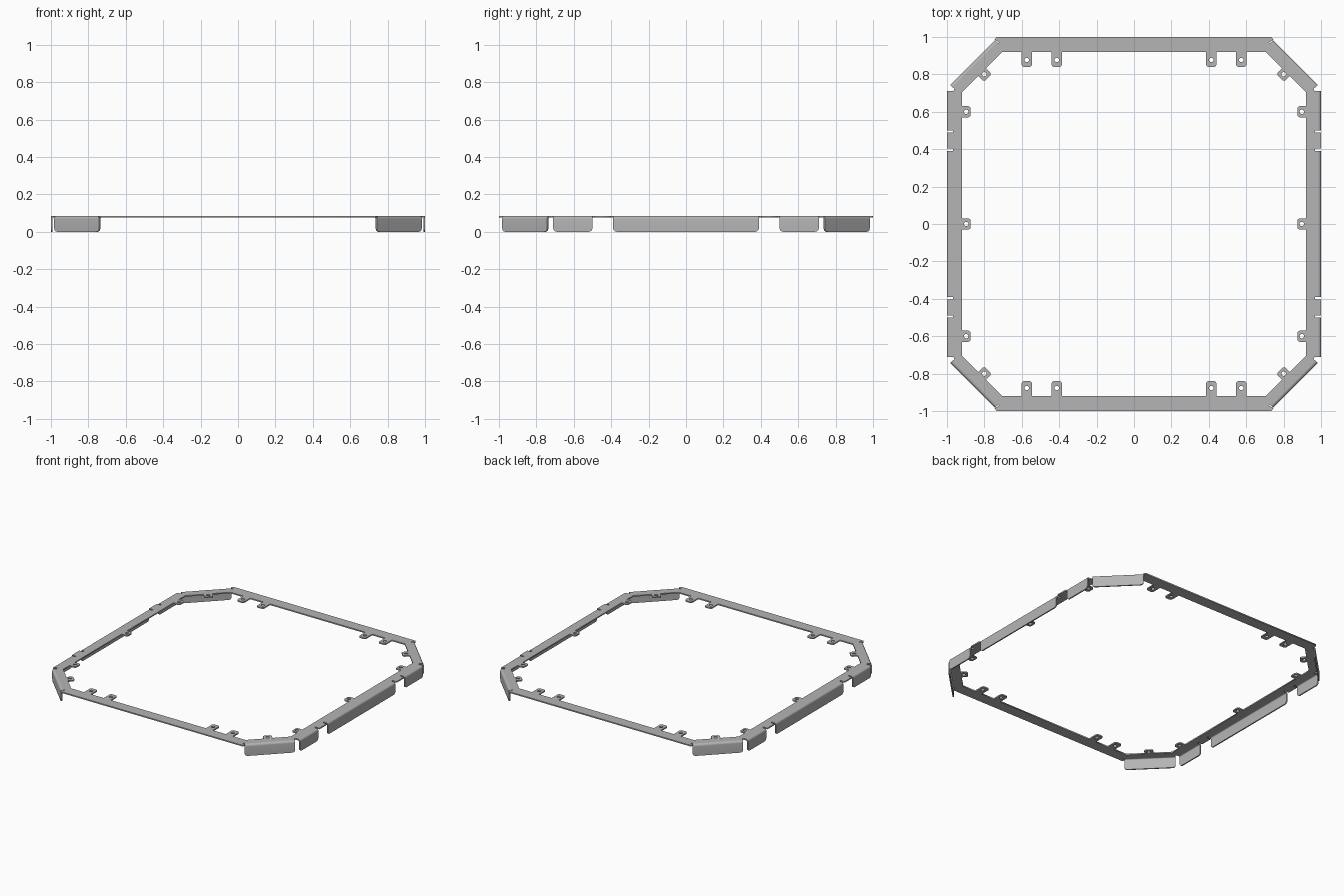
import bpy, bmesh, math
from mathutils import Vector, Matrix

if "Cube" in bpy.data.objects:
    bpy.data.objects.remove(bpy.data.objects["Cube"])

TOP, THICK, BEND = 0.085, 0.009, 0.016
metal = bpy.data.materials.new("grey metal")
metal.diffuse_color = (0.46, 0.46, 0.46, 1)
metal.use_nodes = True
metal.node_tree.nodes["Principled BSDF"].inputs["Base Color"].default_value = metal.diffuse_color


def frame_at(angle, dist, along=0.0):
    """Local x points outwards, local y runs along the edge."""
    return Matrix.Rotation(angle, 3, 'Z'), Vector((dist, along, 0))


def place(points, angle, dist, along=0.0):
    rot, off = frame_at(angle, dist, along)
    return [(rot @ (Vector((x, y, 0)) + off)).xy[:] for x, y in points]


def tab(depth, half, radius=0.015):
    """Rounded tab outline reaching inwards from an edge, from -y to +y."""
    pts = [(0, -half)]
    for sign in (-1, 1):
        arc = [(-depth + radius - radius * math.cos(a), sign * (half - radius + radius * math.sin(a)))
               for a in (math.pi / 2 * i / 4 for i in range(5))]
        pts += arc[::-1] if sign < 0 else arc
    return pts + [(0, half)]


def full_loop(quarter):
    """Mirror a first-quadrant outline into a closed loop."""
    half = quarter + [(-x, y) for x, y in reversed(quarter)]
    loop = half + [(-x, -y) for x, y in half]
    return [p for i, p in enumerate(loop)
            if (Vector(p) - Vector(loop[i - 1])).length > 1e-5]


# Outer edge of the plate, with relief slots beside each folded flange
edge = 1 - BEND
diag = 1.725 / math.sqrt(2)
outer = [(edge, 0), (edge, 0.39), (0.968, 0.39), (0.968, 0.403), (1, 0.403), (1, 0.488),
         (0.968, 0.488), (0.968, 0.50), (edge, 0.50), (edge, 0.71), (0.965, 0.71), (0.96, 0.725)]
outer += place([(-BEND, -0.17), (-BEND, 0.17)], math.pi / 4, diag)
outer += [(0.73, 0.962), (0.722, 0.972), (0.745, 0.985), (0.735, 1), (0, 1)]

# Inner edge of the plate, with the mounting tabs
inner = place(tab(0.047, 0.03)[5:], 0, 0.92)
inner = [p for p in inner if p[1] >= 0]
inner += place(tab(0.047, 0.03), 0, 0.92, 0.60)
inner += [(0.92, 0.705)] + place(tab(0.045, 0.03), math.pi / 4, 1.625 / math.sqrt(2)) + [(0.705, 0.92)]
for x in (0.573, 0.413):
    inner += place(tab(0.08, 0.028), math.pi / 2, 0.92, -x)
inner += [(0, 0.92)]

# Screw holes
holes = [(sx * x, sy * y) for sx in (-1, 1) for sy in (-1, 1)
         for x, y in ((0.897, 0.60), (0.80, 0.80), (0.573, 0.877), (0.413, 0.877))]
holes += [(-0.897, 0), (0.897, 0)]
loops = [full_loop(outer), full_loop(inner)]
loops += [[(x + 0.012 * math.cos(a), y + 0.012 * math.sin(a))
           for a in (math.tau * i / 16 for i in range(16))] for x, y in holes]

# Flat ring plate, filled between its loops
curve = bpy.data.curves.new("ring_plate", 'CURVE')
curve.dimensions = '2D'
curve.fill_mode = 'BOTH'
curve.extrude = THICK / 2
for loop in loops:
    spline = curve.splines.new('POLY')
    spline.points.add(len(loop) - 1)
    for point, (x, y) in zip(spline.points, loop):
        point.co = (x, y, 0, 1)
    spline.use_cyclic_u = True
plate = bpy.data.objects.new("ring_plate", curve)
plate.location.z = TOP - THICK / 2
curve.materials.append(metal)
bpy.context.collection.objects.link(plate)
bpy.context.view_layer.objects.active = plate
plate.select_set(True)
bpy.ops.object.convert(target='MESH')


def flange(name, angle, dist, along, half, corner=0.02):
    """Folded lip: bend at the top, straight wall, rounded lower corners."""
    steps = [math.pi / 2 * i / 6 for i in range(7)]
    rows = [(-BEND + BEND * math.sin(a), TOP - BEND + BEND * math.cos(a), half) for a in steps]
    rows += [(0, corner - corner * math.sin(a), half - corner + corner * math.cos(a)) for a in steps]
    rot, off = frame_at(angle, dist, along)
    bm = bmesh.new()
    grid = [[bm.verts.new(rot @ (Vector((x, s * h, z)) + off)) for s in (-1, 1)] for x, z, h in rows]
    for a, b in zip(grid, grid[1:]):
        bm.faces.new((a[0], b[0], b[1], a[1]))
    mesh = bpy.data.meshes.new(name)
    bm.to_mesh(mesh)
    bm.free()
    mesh.materials.append(metal)
    obj = bpy.data.objects.new(name, mesh)
    bpy.context.collection.objects.link(obj)
    solid = obj.modifiers.new("sheet", 'SOLIDIFY')
    solid.thickness = THICK
    solid.offset = -1
    bpy.ops.object.select_all(action='DESELECT')
    obj.select_set(True)
    bpy.context.view_layer.objects.active = obj
    bpy.ops.object.convert(target='MESH')
    bpy.ops.object.shade_smooth_by_angle(angle=math.radians(30))


# Side flanges and the four corner flanges
for side, angle in (("right", 0), ("left", math.pi)):
    flange(side + "_long_flange", angle, 1, 0, 0.39)
    for end, sign in (("a", 1), ("b", -1)):
        flange(f"{side}_short_flange_{end}", angle, 1, sign * 0.605, 0.105)
for i in range(4):
    flange(f"corner_flange_{i + 1}", math.pi / 4 + i * math.pi / 2, diag, 0, 0.17)
